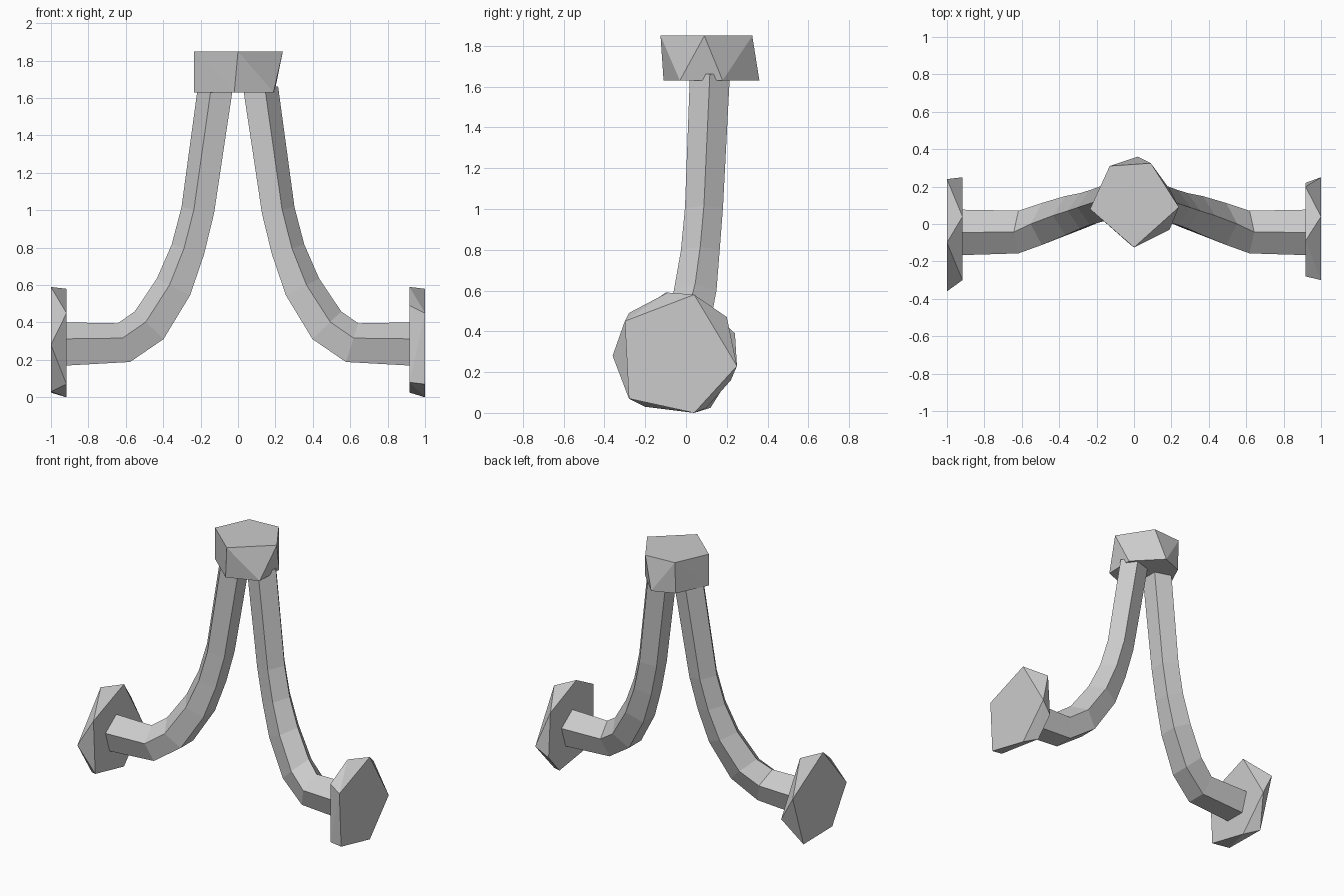
import bpy, bmesh
from math import sin, cos, tau
from mathutils import Vector

if "Cube" in bpy.data.objects:
    bpy.data.objects.remove(bpy.data.objects["Cube"])


def finish(bm, name):
    bmesh.ops.recalc_face_normals(bm, faces=bm.faces)
    me = bpy.data.meshes.new(name)
    bm.to_mesh(me)
    bm.free()
    ob = bpy.data.objects.new(name, me)
    bpy.context.collection.objects.link(ob)
    return ob


def faceted_block(name, points):
    """Convex low-poly block spanning two uneven polygons."""
    bm = bmesh.new()
    for p in points:
        bm.verts.new(p)
    bmesh.ops.convex_hull(bm, input=bm.verts)
    loose = [v for v in bm.verts if not v.link_faces]
    bmesh.ops.delete(bm, geom=loose, context='VERTS')
    bmesh.ops.dissolve_limit(bm, angle_limit=0.01, verts=bm.verts, edges=bm.edges)
    return finish(bm, name)


def tube(name, path, side, sides=5):
    """Five-sided tube along (x, y, z, radius) stations, mirrored by side."""
    bm = bmesh.new()
    pts = [Vector(p[:3]) for p in path]
    rings = []
    for i, p in enumerate(pts):
        t = Vector((0, 0, 0))
        if i > 0:
            t += (p - pts[i - 1]).normalized()
        if i < len(pts) - 1:
            t += (pts[i + 1] - p).normalized()
        v = Vector((-t.z, 0, t.x)).normalized()   # outer / upper side of the bend
        r = path[i][3]
        ring = []
        for k in range(sides):
            a = tau * k / sides
            q = p + r * ((cos(a) - 0.095) * v + sin(a) * Vector((0, 1, 0)))
            ring.append(bm.verts.new((q.x * side, q.y, q.z)))
        rings.append(ring)
    for a, b in zip(rings, rings[1:]):
        for k in range(sides):
            j = (k + 1) % sides
            bm.faces.new((a[k], a[j], b[j], b[k]))
    bm.faces.new(rings[0])
    bm.faces.new(rings[-1])
    return finish(bm, name)


# Curved pipes, from the cap down and out to the end plates
path = [(0.122, 0.117, 1.65, 0.103), (0.215, 0.088, 1.0, 0.098),
        (0.268, 0.07, 0.79, 0.1), (0.345, 0.045, 0.59, 0.11),
        (0.475, 0.0, 0.385, 0.118), (0.61, -0.043, 0.292, 0.12),
        (0.93, -0.045, 0.285, 0.128)]
for side, label in ((-1, "left"), (1, "right")):
    tube(label + "_pipe", path, side)

# Top cap
cap_top = [(-0.13, 0.31), (0.09, 0.325), (0.24, 0.09), (0, -0.125), (-0.235, 0.08)]
cap_base = [(-0.02, -0.11), (0.19, -0.03), (0.195, 0.18), (0.02, 0.36),
            (-0.13, 0.30), (-0.235, 0.08)]
faceted_block("top_cap", [(x, y, 1.85) for x, y in cap_top]
              + [(x, y, 1.63) for x, y in cap_base])

# End plates: (y, z) polygons on their two faces
plate = [(0.04, 0.58), (0.25, 0.23), (0.04, 0.0), (-0.28, 0.07), (-0.30, 0.45)]
left_outer = [(-0.36, 0.28), (-0.10, 0.59), (0.24, 0.39), (0.12, 0.025), (-0.20, 0.03)]
right_inner = [(-0.28, 0.49), (-0.28, 0.08), (0.10, 0.025), (0.22, 0.16),
               (0.20, 0.47), (-0.09, 0.59)]
faceted_block("left_end_plate", [(-1.0, y, z) for y, z in left_outer]
              + [(-0.917, y, z) for y, z in plate])
faceted_block("right_end_plate", [(1.0, y, z) for y, z in plate]
              + [(0.917, y, z) for y, z in right_inner])
